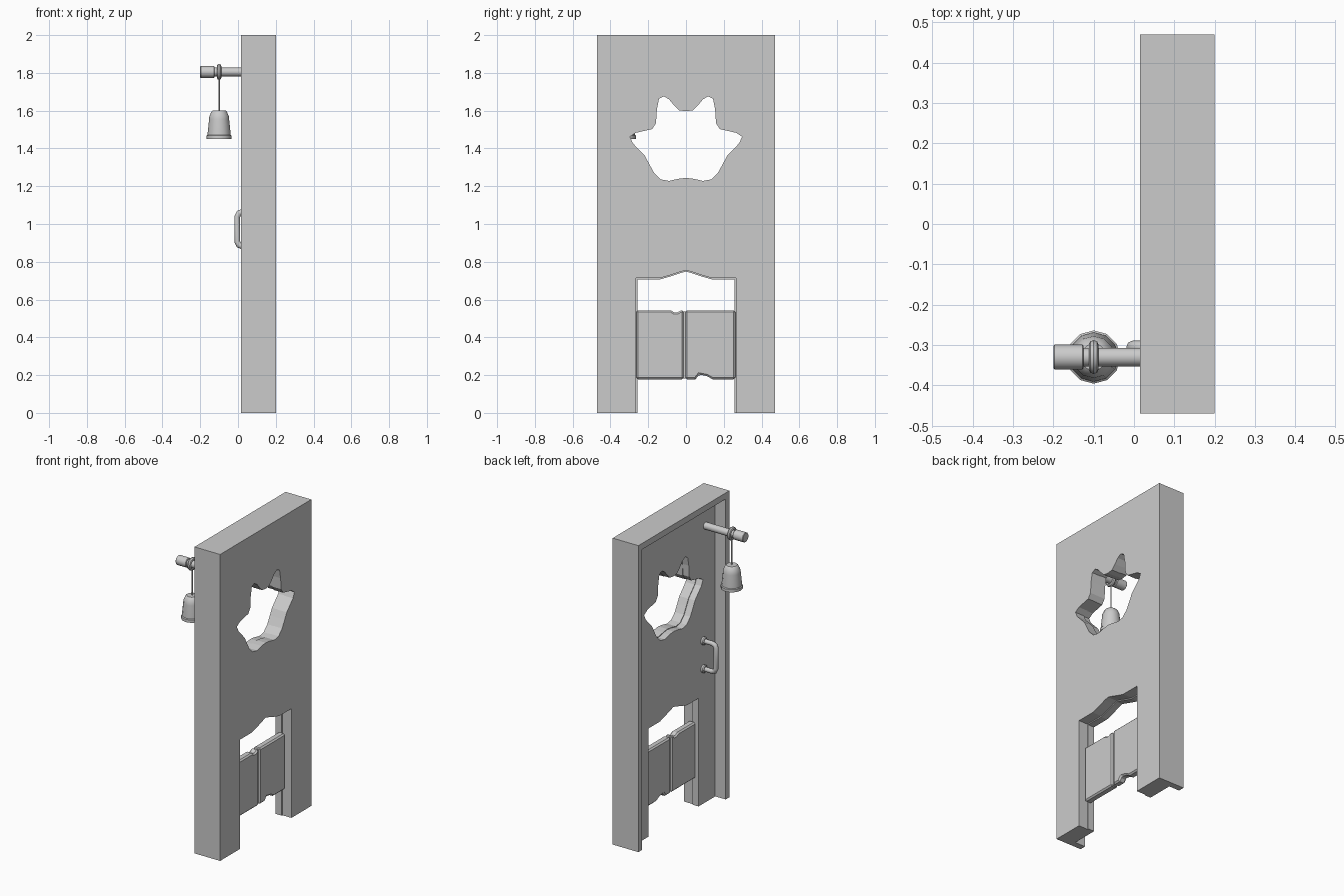
import bpy, bmesh, math
from mathutils import Matrix, Vector

if "Cube" in bpy.data.objects:
    bpy.data.objects.remove(bpy.data.objects["Cube"])


def add_object(name, bm):
    bmesh.ops.recalc_face_normals(bm, faces=bm.faces[:])
    mesh = bpy.data.meshes.new(name)
    bm.to_mesh(mesh)
    bm.free()
    ob = bpy.data.objects.new(name, mesh)
    bpy.context.collection.objects.link(ob)
    return ob


def prism(name, outline, x0, x1):
    """Extrude a (y, z) outline along x."""
    bm = bmesh.new()
    face = bm.faces.new([bm.verts.new((x0, y, z)) for y, z in outline])
    ext = bmesh.ops.extrude_face_region(bm, geom=[face])['geom']
    bmesh.ops.translate(bm, vec=(x1 - x0, 0, 0),
                        verts=[v for v in ext if isinstance(v, bmesh.types.BMVert)])
    return add_object(name, bm)


def rect(y0, y1, z0, z1):
    return [(y0, z0), (y1, z0), (y1, z1), (y0, z1)]


def mirrored(half):
    """Complete an outline whose first and last points lie on y = 0."""
    return half + [(-y, z) for y, z in reversed(half[1:-1])]


def use_active(ob):
    bpy.ops.object.select_all(action='DESELECT')
    ob.select_set(True)
    bpy.context.view_layer.objects.active = ob


def smooth(ob, angle=35):
    use_active(ob)
    bpy.ops.object.shade_smooth_by_angle(angle=math.radians(angle))


def cut(ob, cutter):
    cutter.hide_render = True
    mod = ob.modifiers.new('cut', 'BOOLEAN')
    mod.operation, mod.solver, mod.object = 'DIFFERENCE', 'EXACT', cutter
    use_active(ob)
    bpy.ops.object.modifier_apply(modifier=mod.name)
    bpy.data.objects.remove(cutter)


def lathe(name, profile, centre, axis='Z', sides=12):
    """Spin an (r, h) profile around the z or x axis through centre."""
    bm = bmesh.new()
    vs = [bm.verts.new((r, 0, h)) for r, h in profile]
    es = [bm.edges.new(p) for p in zip(vs, vs[1:])]
    bmesh.ops.spin(bm, geom=vs + es, cent=(0, 0, 0), axis=(0, 0, 1),
                   angle=math.tau, steps=sides, use_duplicate=False)
    bmesh.ops.remove_doubles(bm, verts=bm.verts[:], dist=1e-5)
    if axis == 'X':
        bm.transform(Matrix.Rotation(math.pi / 2, 4, 'Y'))
    bm.transform(Matrix.Translation(centre))
    ob = add_object(name, bm)
    smooth(ob)
    return ob


# Door slab with a shallow recess on its -x side
PANEL, STEP, BACK = 0.09, 0.135, 0.2
door = prism('door', rect(-0.47, 0.47, 0, 2), 0.015, BACK)
cut(door, prism('recess_cutter', rect(-0.43, 0.43, -0.1, 1.96), -0.1, PANEL))

# Wavy star window, slightly wider on the recessed side
star = mirrored([(0, 1.597), (.037, 1.602), (.065, 1.63), (.09, 1.66), (.117, 1.676),
                 (.143, 1.663), (.154, 1.607), (.159, 1.533), (.18, 1.502), (.265, 1.483),
                 (.297, 1.462), (.281, 1.427), (.217, 1.36), (.196, 1.32), (.17, 1.273),
                 (.133, 1.236), (.09, 1.228), (.042, 1.239), (0, 1.244)])
cut(door, prism('star_cutter', star, 0.0, 0.3))
wide = [(y * 1.02, 1.44 + (z - 1.44) * 1.02) for y, z in star]
cut(door, prism('star_step_cutter', wide, 0.0, STEP))

# Low doorway with a peaked top, slightly narrower on the recessed side
def doorway(d):
    return mirrored([(0, -0.1), (.265 - d, -0.1), (.265 - d, .713 - d), (.14, .713 - d),
                     (.09, .727 - d), (.03, .747 - d), (0, .755 - d)])
cut(door, prism('doorway_cutter', doorway(0.007), 0.0, 0.3))
cut(door, prism('doorway_step_cutter', doorway(0), STEP, 0.3))

# Pair of half-height swing flaps with worn notches
flaps = {
    'left_flap': [(-.263, .178), (-.012, .178), (-.012, .543), (-.03, .541), (-.045, .532),
                  (-.062, .532), (-.08, .543), (-.263, .543)],
    'right_flap': [(-.003, .178), (.05, .178), (.07, .203), (.11, .195), (.14, .178),
                   (.261, .178), (.261, .543), (-.003, .543)],
}
for name, outline in flaps.items():
    flap = prism(name, outline, 0.112, 0.16)
    bev = flap.modifiers.new('bevel', 'BEVEL')
    bev.width, bev.segments, bev.limit_method = 0.009, 1, 'ANGLE'
    bev.angle_limit = math.radians(60)
# Strip closing the gap between the flaps
prism('flap_strip', rect(-.02, .006, .182, .538), 0.125, 0.148)

# Pull handle: bent round bar with two mounting collars
HY, Z0, Z1 = -0.305, 0.882, 1.064
curve = bpy.data.curves.new('handle', 'CURVE')
curve.dimensions, curve.bevel_depth, curve.bevel_resolution = '3D', 0.0155, 2
path = [(PANEL, Z0), (.022, Z0), (.005, Z0 + .006), (-.004, Z0 + .025),
        (-.004, Z1 - .025), (.005, Z1 - .006), (.022, Z1), (PANEL, Z1)]
spline = curve.splines.new('POLY')
spline.points.add(len(path) - 1)
for p, (x, z) in zip(spline.points, path):
    p.co = (x, HY, z, 1)
handle = bpy.data.objects.new('handle', curve)
bpy.context.collection.objects.link(handle)
use_active(handle)
bpy.ops.object.convert(target='MESH')
smooth(bpy.context.object, 50)
for name, z in (('lower_collar', Z0), ('upper_collar', Z1)):
    lathe(name, [(0, -.018), (.02, -.018), (.025, -.012), (.025, 0), (0, 0)],
          (PANEL, HY, z), 'X')

# Bell arm with a thicker end, a hanging ring and a cord
BX, BY, AZ = -0.1, -0.33, 1.805
lathe('bell_arm', [(0, -.2), (.028, -.2), (.031, -.197), (.031, -.128), (.028, -.125),
                   (.023, -.125), (.023, PANEL), (0, PANEL)], (0, BY, AZ), 'X', 16)
tube = [(.031 + .011 * math.cos(math.tau * i / 8), .012 * math.sin(math.tau * i / 8))
        for i in range(9)]
lathe('bell_ring', tube, (BX, BY, AZ), 'X', 16)
lathe('bell_cord', [(0, 1.59), (.004, 1.59), (.004, 1.77), (0, 1.77)], (BX, BY, 0), sides=8)

# Hollow twelve-sided bell
lathe('bell', [(0, 1.602), (.033, 1.602), (.04, 1.596), (.052, 1.57), (.053, 1.555),
               (.061, 1.478), (.061, 1.472), (.066, 1.468), (.066, 1.45), (.058, 1.45),
               (.054, 1.475), (.045, 1.56), (.03, 1.588), (0, 1.59)], (BX, BY, 0))
